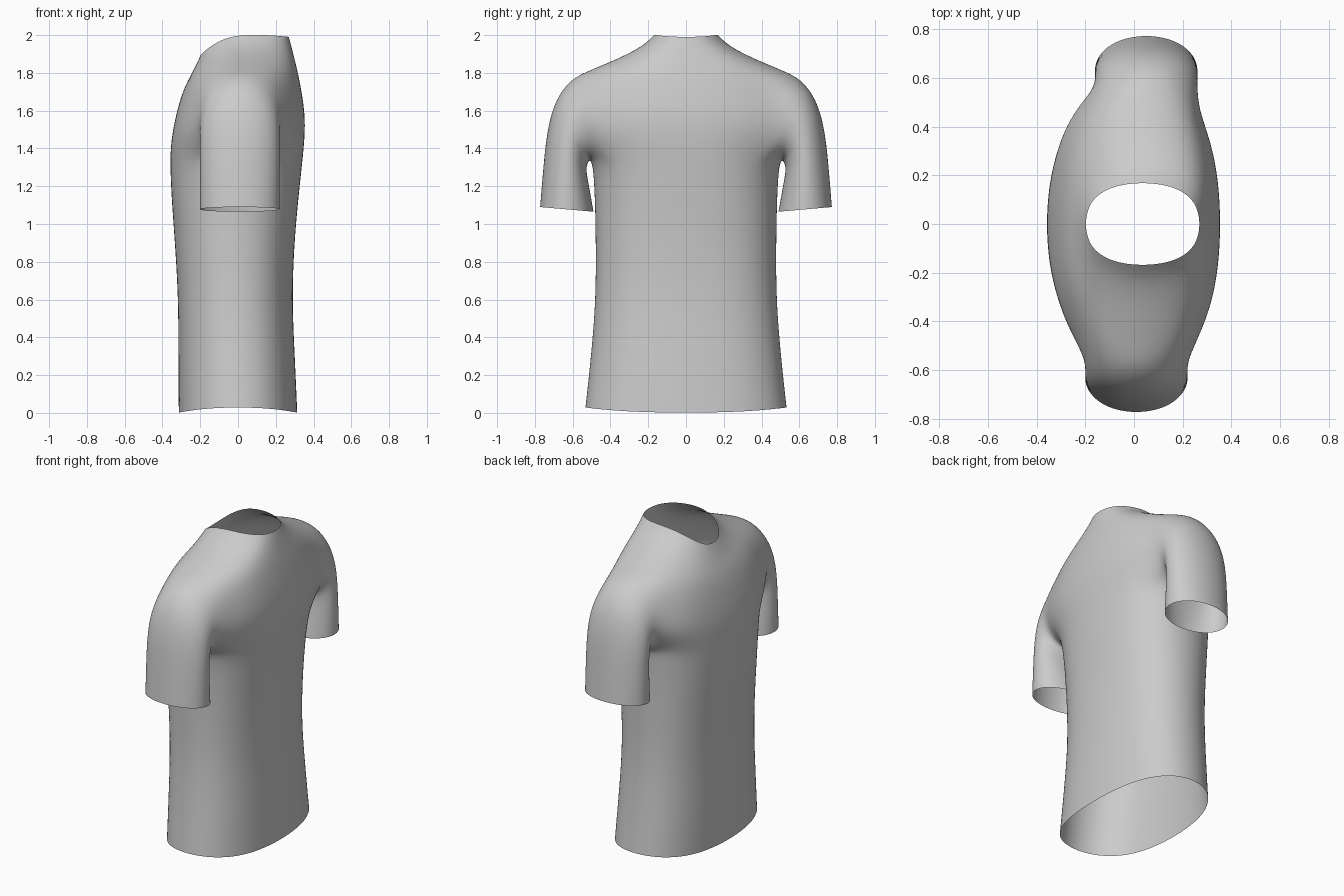
import bpy, bmesh
from math import cos, sin, pi, copysign
from mathutils import Vector

cube = bpy.data.objects.get("Cube")
if cube:
    bpy.data.objects.remove(cube)

COLS = 16      # columns around the torso
GROW = 1.025   # makes up for subdivision shrinkage

# Torso rings: z front, z side, z back, x front, x back, half width
TORSO = [
    (0.00, 0.03, 0.00, -.313, .313, .53),
    (0.30, 0.30, 0.30, -.315, .300, .50),
    (0.60, 0.60, 0.60, -.315, .285, .475),
    (0.90, 0.90, 0.90, -.333, .297, .475),
    (1.15, 1.15, 1.15, -.352, .320, .48),
    (1.36, 1.31, 1.36, -.360, .343, .49),
    (1.48, 1.48, 1.48, -.348, .354, .60),
    (1.60, 1.60, 1.60, -.322, .353, .60),
    (1.71, 1.82, 1.76, -.288, .325, .50),
    (1.79, 1.885, 1.87, -.245, .300, .34),
    (1.85, 1.945, 1.94, -.215, .282, .225),
    (1.89, 2.003, 1.99, -.197, .268, .167),
]
ARMPIT, SHOULDER = 5, 8   # rings bounding the armholes

# Sleeve rings: outer point (y, z), inner point (y, z)
SLEEVE = [
    ((.605, 1.775), (.51, 1.345)),
    ((.692, 1.665), (.53, 1.30)),
    ((.737, 1.50), (.52, 1.24)),
    ((.757, 1.30), (.505, 1.16)),
    ((.774, 1.09), (.488, 1.065)),
]


def power(v, p):
    return copysign(abs(v) ** p, v)


def torso_point(ring, i):
    zf, zs, zb, xf, xb, half = ring
    t = 2 * pi * i / COLS
    c, s = cos(t), sin(t)
    x = (xf + xb) / 2 - GROW * (xb - xf) / 2 * power(c, .9)
    z_end = zf if c > 0 else zb
    return Vector((x, GROW * half * power(s, .8), z_end + (zs - z_end) * s * s))


def bridge(bm, a, b):
    n = len(a)
    for i in range(n):
        j = (i + 1) % n
        bm.faces.new((a[i], a[j], b[j], b[i]))


bm = bmesh.new()

# Torso with openings left at the armholes
rows = [[bm.verts.new(torso_point(r, i)) for i in range(COLS)] for r in TORSO]
for k in range(len(rows) - 1):
    for i in range(COLS):
        if ARMPIT <= k < SHOULDER and i % 8 in (2, 3, 4, 5):
            continue
        j = (i + 1) % COLS
        bm.faces.new((rows[k][i], rows[k][j], rows[k + 1][j], rows[k + 1][i]))

# Sleeves grown out of each armhole
for side in (1, -1):
    def at(k, d):
        return rows[k][4 + d if side > 0 else 12 - d]
    middle = range(ARMPIT + 1, SHOULDER)
    loop = [at(SHOULDER, d) for d in (0, 1, 2)]
    loop += [at(k, 2) for k in reversed(middle)]
    loop += [at(ARMPIT, d) for d in (2, 1, 0, -1, -2)]
    loop += [at(k, -2) for k in middle]
    loop += [at(SHOULDER, d) for d in (-2, -1)]
    shift = .05 if side > 0 else .01
    for outer, inner in SLEEVE:
        top = Vector((shift, side * outer[0], outer[1]))
        low = Vector((shift, side * inner[0], inner[1]))
        mid, arm = (top + low) / 2, (top - low) / 2
        ring = []
        for i in range(len(loop)):
            a = 2 * pi * i / len(loop)
            p = mid + arm * cos(a) * 1.02 + Vector((.217 * power(sin(a), .95), 0, 0))
            ring.append(bm.verts.new(p))
        bridge(bm, loop, ring)
        loop = ring

bmesh.ops.delete(bm, geom=[v for v in bm.verts if not v.link_faces], context='VERTS')
bmesh.ops.recalc_face_normals(bm, faces=bm.faces[:])
for f in bm.faces:
    f.smooth = True

mesh = bpy.data.meshes.new("shirt")
bm.to_mesh(mesh)
bm.free()
shirt = bpy.data.objects.new("shirt", mesh)
bpy.context.collection.objects.link(shirt)

# Smooth cloth surface
sub = shirt.modifiers.new("smooth_cloth", 'SUBSURF')
sub.levels = sub.render_levels = 3

# Plain grey cloth
grey = bpy.data.materials.new("grey_cloth")
grey.use_nodes = True
colour = (.6, .6, .6, 1)
grey.diffuse_color = colour
grey.node_tree.nodes["Principled BSDF"].inputs["Base Color"].default_value = colour
mesh.materials.append(grey)
